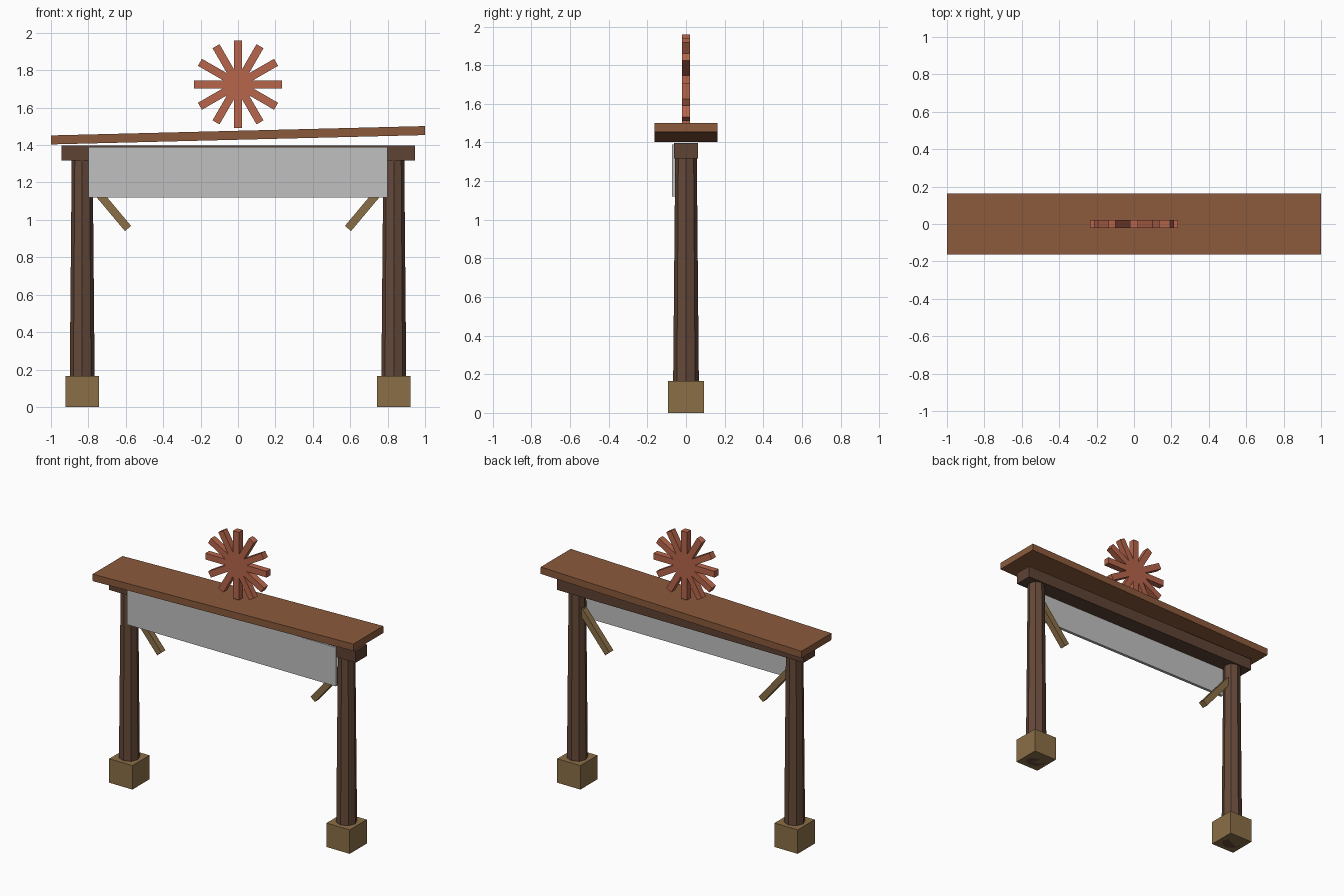
import bpy, math

if "Cube" in bpy.data.objects:
    bpy.data.objects.remove(bpy.data.objects["Cube"])


def linear(c):
    c /= 255
    return c / 12.92 if c <= 0.04045 else ((c + 0.055) / 1.055) ** 2.4


def material(name, r, g, b):
    m = bpy.data.materials.new(name)
    m.diffuse_color = (linear(r), linear(g), linear(b), 1)
    m.use_nodes = True
    m.node_tree.nodes["Principled BSDF"].inputs["Base Color"].default_value = m.diffuse_color
    return m


roof_wood = material("roof_brown", 139, 90, 60)
post_wood = material("post_brown", 101, 73, 57)
beam_wood = material("beam_dark_brown", 94, 66, 52)
tan_wood = material("tan", 139, 111, 71)
board_grey = material("board_grey", 192, 192, 192)
rust = material("rust_red", 183, 101, 75)


def finish(name, mat):
    ob = bpy.context.object
    ob.name = name
    ob.data.materials.append(mat)
    return ob


def box(name, mat, centre, size, tilt=0.0):
    """Box rotated about the y axis by tilt degrees (positive raises +x end)."""
    bpy.ops.mesh.primitive_cube_add(size=1, location=centre,
                                    rotation=(0, -math.radians(tilt), 0))
    bpy.context.object.scale = size
    return finish(name, mat)


# Posts, footings and braces, mirrored left and right
BRACE_LEN, BRACE_ANGLE = 0.37, 50
for side, s in (("left", -1), ("right", 1)):
    box(f"{side}_footing", tan_wood, (s * 0.833, 0, 0.083), (0.178, 0.187, 0.166))

    bpy.ops.mesh.primitive_cone_add(vertices=8, radius1=0.068, radius2=0.056,
                                    depth=1.32, location=(s * 0.833, 0, 0.66))
    finish(f"{side}_post", post_wood)

    a = math.radians(BRACE_ANGLE)
    cx = 0.588 + math.cos(a) * BRACE_LEN / 2
    cz = 0.954 + math.sin(a) * BRACE_LEN / 2
    box(f"{side}_brace", tan_wood, (s * cx, 0, cz),
        (BRACE_LEN, 0.043, 0.043), s * BRACE_ANGLE)

# Crossbeam, hanging board and slightly tilted roof plank
box("crossbeam", beam_wood, (0, 0, 1.358), (1.89, 0.123, 0.08))
box("sign_board", board_grey, (0, -0.062, 1.255), (1.6, 0.02, 0.27))
box("roof_plank", roof_wood, (0, 0, 1.4525), (1.9994, 0.328, 0.048), 1.43)

# Wheel ornament: six bars crossing at the centre make twelve spokes
for i in range(6):
    box(f"wheel_bar_{i + 1}", rust, (0, 0, 1.725), (0.47, 0.043, 0.043), i * 30)
